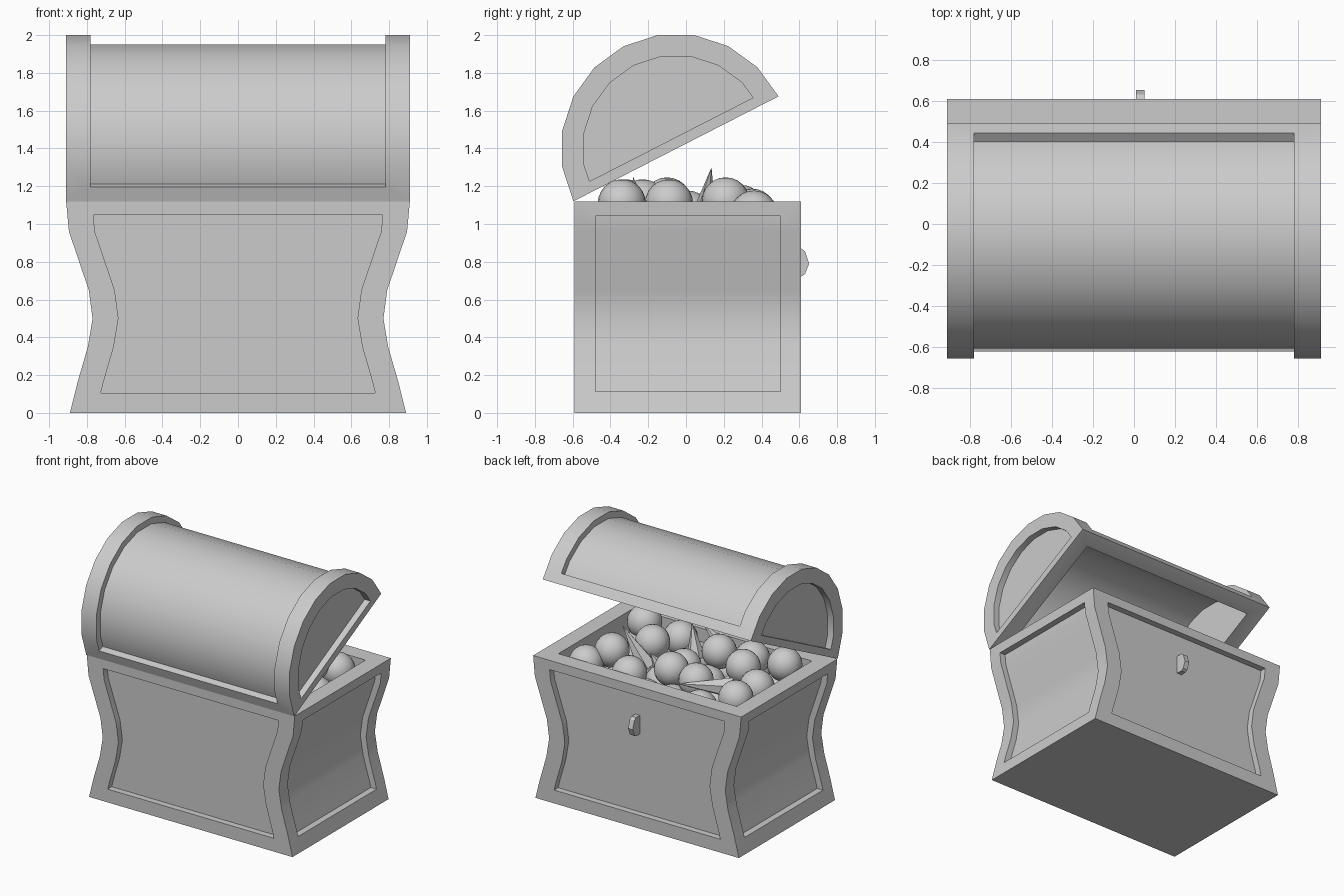
import bpy, bmesh, math, random
from mathutils import Vector

if "Cube" in bpy.data.objects:
    bpy.data.objects.remove(bpy.data.objects["Cube"])

random.seed(3)
COL = bpy.context.collection


def prism(name, pts, axis, lo, hi):
    """Extrude a 2D outline: axis 'Y' takes (x, z) points, axis 'X' takes (y, z)."""
    bm = bmesh.new()
    put = (lambda p, d: (p[0], d, p[1])) if axis == 'Y' else (lambda p, d: (d, p[0], p[1]))
    a = [bm.verts.new(put(p, lo)) for p in pts]
    b = [bm.verts.new(put(p, hi)) for p in pts]
    bm.faces.new(a)
    bm.faces.new(b[::-1])
    n = len(pts)
    for i in range(n):
        j = (i + 1) % n
        bm.faces.new((a[i], b[i], b[j], a[j]))
    bmesh.ops.recalc_face_normals(bm, faces=bm.faces)
    me = bpy.data.meshes.new(name)
    bm.to_mesh(me)
    bm.free()
    ob = bpy.data.objects.new(name, me)
    COL.objects.link(ob)
    return ob


def smooth(ob, deg=30):
    bpy.ops.object.select_all(action='DESELECT')
    ob.select_set(True)
    bpy.context.view_layer.objects.active = ob
    bpy.ops.object.shade_smooth_by_angle(angle=math.radians(deg))


def carve(ob, cutters):
    for c in cutters:
        m = ob.modifiers.new("cut", 'BOOLEAN')
        m.operation, m.solver, m.object = 'DIFFERENCE', 'EXACT', c
    bpy.context.view_layer.update()
    dg = bpy.context.evaluated_depsgraph_get()
    me = bpy.data.meshes.new_from_object(ob.evaluated_get(dg))
    ob.modifiers.clear()
    ob.data = me
    for c in cutters:
        bpy.data.objects.remove(c)
    smooth(ob)


# Chest body: waisted outline, half width against height
WAIST = [(0, .89), (.16, .85), (.35, .795), (.5, .77), (.65, .79), (.96, .895), (1.12, .91)]


def half_width(z):
    for (z0, w0), (z1, w1) in zip(WAIST, WAIST[1:]):
        if z <= z1:
            return w0 + (w1 - w0) * (z - z0) / (z1 - z0)
    return WAIST[-1][1]


def side_curve(z0, z1, inset):
    zs = [z0] + [z for z, _ in WAIST if z0 < z < z1] + [z1]
    return [(half_width(z) - inset, z) for z in zs]


def mirrored(curve):
    return curve + [(-x, z) for x, z in reversed(curve)]


body = prism("chest_body", mirrored(side_curve(0, 1.12, 0)), 'Y', -.59, .61)
panel = mirrored(side_curve(.105, 1.047, .137))
cuts = [prism("cut_front", panel, 'Y', -.8, -.54),
        prism("cut_back", panel, 'Y', .56, .8),
        prism("cut_cavity", mirrored(side_curve(.13, 1.3, .13)), 'Y', -.46, .48)]
for s in (-1, 1):
    curve = side_curve(.113, 1.043, .05) + [(1.2, 1.043), (1.2, .113)]
    cuts.append(prism("cut_side", [(s * x, z) for x, z in curve], 'Y', -.48, .5))
carve(body, cuts)

# Lid: half of a 20-sided drum, tilted open about its rear edge
TILT, CY, CZ, R = math.radians(27.1), -.053, 1.398, .61


def tilted(pts):
    c, s = math.cos(TILT), math.sin(TILT)
    return [(CY + u * c - n * s, CZ + u * s + n * c) for u, n in pts]


def arc(r, start=0.0):
    """Half-drum outline between start and 180-start degrees, kept on the flat sides."""
    degs = [start] + [d for d in range(0, 181, 18) if start < d < 180 - start] + [180 - start]
    out = []
    for d in degs:
        k = r * math.cos(math.radians(9)) / math.cos(math.radians(d % 18 - 9))
        out.append((k * math.cos(math.radians(d)), k * math.sin(math.radians(d))))
    return out


lid = prism("chest_lid", tilted(arc(R)), 'X', -.91, .91)
band = arc(R - .05, 7.5) + arc(.8, 7.5)[::-1]
end = arc(.495, 6.5)
hollow = [(.49, -.1)] + arc(.49) + [(-.49, -.1)]
carve(lid, [prism("cut_band", tilted(band), 'X', -.78, .78),
            prism("cut_hollow", tilted(hollow), 'X', -.779, .779),
            prism("cut_end_right", tilted(end), 'X', .86, 1.1),
            prism("cut_end_left", tilted(end), 'X', -1.1, -.86)])

# Latch plate standing on the opening side
prism("latch", [(.55, .725), (.61, .722), (.63, .735), (.652, .79),
                (.63, .855), (.61, .87), (.55, .868)], 'X', .01, .05)

# Treasure: balls on top, a hidden layer underneath
BALLS = [(.62, .36, 1.05), (.50, .21, 1.12), (.25, .35, 1.06), (.355, -.09, 1.11),
         (.60, -.34, 1.11), (-.02, .21, 1.11), (-.25, .23, 1.09), (.01, .01, 1.05),
         (-.13, -.23, 1.11), (-.43, -.10, 1.12), (-.64, -.32, 1.11), (-.64, .29, 1.08),
         (-.62, .0, 1.05), (-.35, -.33, 1.08), (.28, -.33, 1.07)]
for i in range(6):
    for j in range(4):
        BALLS.append((-.6 + .24 * i, -.32 + .22 * j, .93 + random.uniform(-.03, .03)))
bm = bmesh.new()
for p in BALLS:
    new = bmesh.ops.create_uvsphere(bm, u_segments=24, v_segments=12, radius=.127)
    bmesh.ops.translate(bm, verts=new["verts"], vec=p)
me = bpy.data.meshes.new("treasure_balls")
bm.to_mesh(me)
bm.free()
balls = bpy.data.objects.new("treasure_balls", me)
COL.objects.link(balls)
smooth(balls)

# Treasure: pointed gems, given as base, tip and base radius
GEMS = [((.28, .09, 1.00), (.463, .135, 1.30), .08), ((.08, -.24, 1.0), (.142, -.28, 1.25), .07),
        ((-.10, -.40, 1.02), (.09, -.34, 1.23), .08), ((-.52, .17, 1.08), (-.21, .41, 1.12), .08),
        ((.12, .10, 1.0), (.20, .16, 1.16), .08)]
for base, tip, r in GEMS:
    b, t = Vector(base), Vector(tip)
    bm = bmesh.new()
    bmesh.ops.create_cone(bm, cap_ends=True, segments=6, radius1=r, radius2=0, depth=(t - b).length)
    me = bpy.data.meshes.new("gem_spike")
    bm.to_mesh(me)
    bm.free()
    gem = bpy.data.objects.new("gem_spike", me)
    gem.location = (b + t) / 2
    gem.rotation_euler = (t - b).to_track_quat('Z', 'Y').to_euler()
    COL.objects.link(gem)
